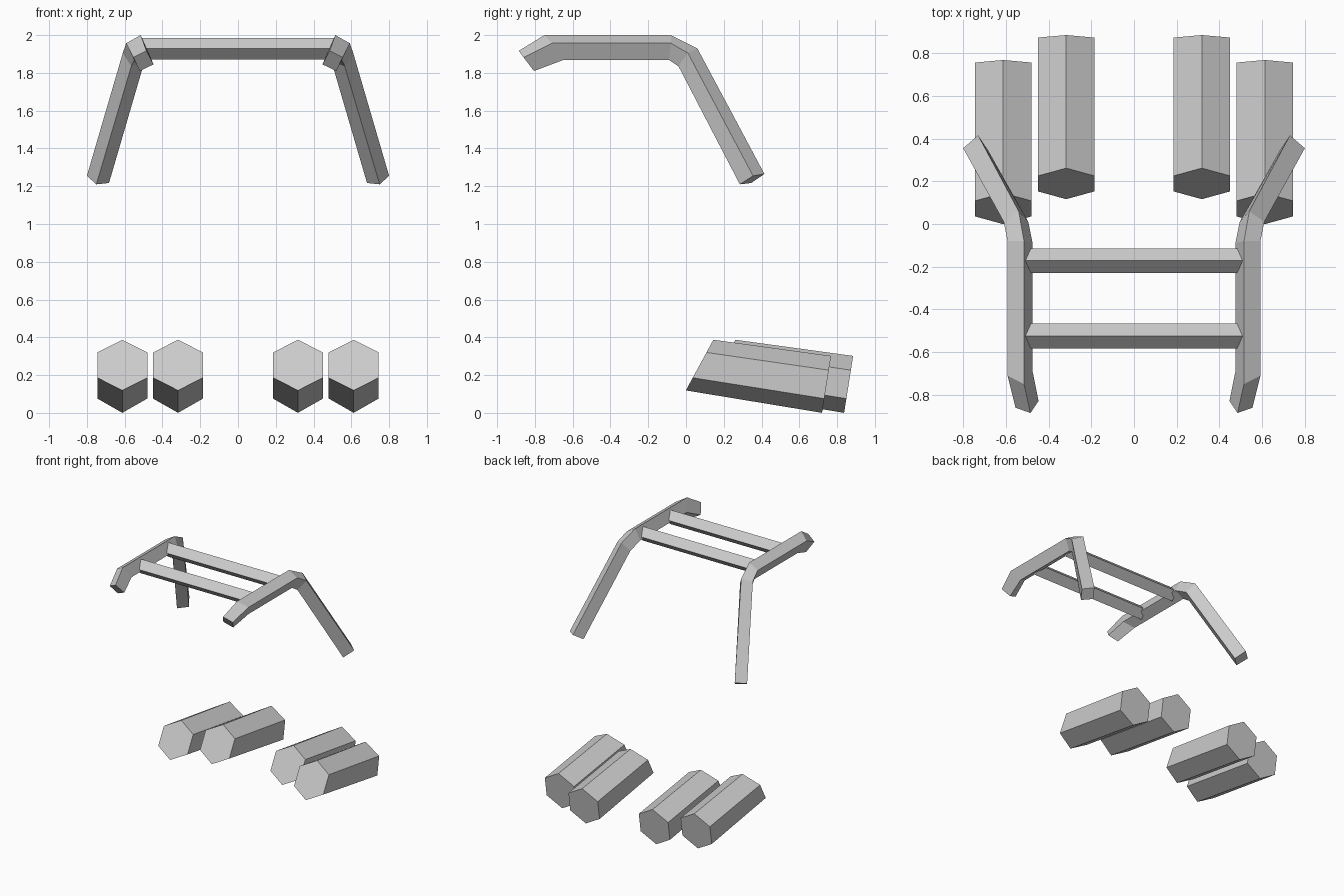
import bpy
import bmesh
import math
from mathutils import Vector

if "Cube" in bpy.data.objects:
    bpy.data.objects.remove(bpy.data.objects["Cube"])


def loft(name, rings):
    """Skin a list of equal-sized vertex rings and cap both ends."""
    bm = bmesh.new()
    loops = [[bm.verts.new(p) for p in ring] for ring in rings]
    n = len(loops[0])
    for a, b in zip(loops, loops[1:]):
        for i in range(n):
            j = (i + 1) % n
            bm.faces.new((a[i], a[j], b[j], b[i]))
    bm.faces.new(loops[0])
    bm.faces.new(loops[-1][::-1])
    bmesh.ops.recalc_face_normals(bm, faces=bm.faces[:])
    mesh = bpy.data.meshes.new(name)
    bm.to_mesh(mesh)
    bm.free()
    obj = bpy.data.objects.new(name, mesh)
    bpy.context.collection.objects.link(obj)
    return obj


def hexagon(x, y, z, tilt, r=0.1525):
    """Upright hexagon facing -y, leaning back by tilt, point up."""
    pts = []
    for i in range(6):
        a = math.radians(60 * i)
        h = r * math.cos(a)
        pts.append((x + r * math.sin(a), y + h * math.sin(tilt), z + h * math.cos(tilt)))
    return pts


# Slanted hexagonal foot blocks, the inner pair set further back
for label, x, shift in (("outer", 0.6125, 0.0), ("inner", 0.3175, 0.117)):
    for side, s in (("right", 1), ("left", -1)):
        loft(f"{label}_foot_block_{side}", [
            hexagon(s * x, 0.072 + shift, 0.253, math.radians(28.5)),
            hexagon(s * x, 0.744 + shift, 0.151, math.radians(9)),
        ])

# Bent side rails: corner order is top, outer, bottom, inner
rail_rings = [
    [(0.485, -0.885, 1.917), (0.555, -0.86, 1.882), (0.52, -0.805, 1.81), (0.447, -0.828, 1.845)],
    [(0.515, -0.75, 2.0), (0.592, -0.71, 1.957), (0.55, -0.65, 1.868), (0.475, -0.69, 1.911)],
    [(0.515, -0.08, 2.0), (0.592, -0.08, 1.957), (0.55, -0.09, 1.868), (0.475, -0.09, 1.911)],
    [(0.54, 0.06, 1.93), (0.61, 0.01, 1.905), (0.565, -0.04, 1.835), (0.495, 0.01, 1.86)],
    [(0.73, 0.415, 1.265), (0.80, 0.355, 1.255), (0.75, 0.285, 1.21), (0.683, 0.345, 1.217)],
]
for side, s in (("right", 1), ("left", -1)):
    loft(f"side_rail_{side}", [[(s * x, y, z) for x, y, z in ring] for ring in rail_rings])

# Diamond-section cross bars
for label, y in (("back", -0.172), ("front", -0.525)):
    d = 0.058
    loft(f"{label}_cross_bar", [
        [(x, y, 1.928 + d), (x, y + d, 1.928), (x, y, 1.928 - d), (x, y - d, 1.928)]
        for x in (-0.512, 0.512)
    ])
